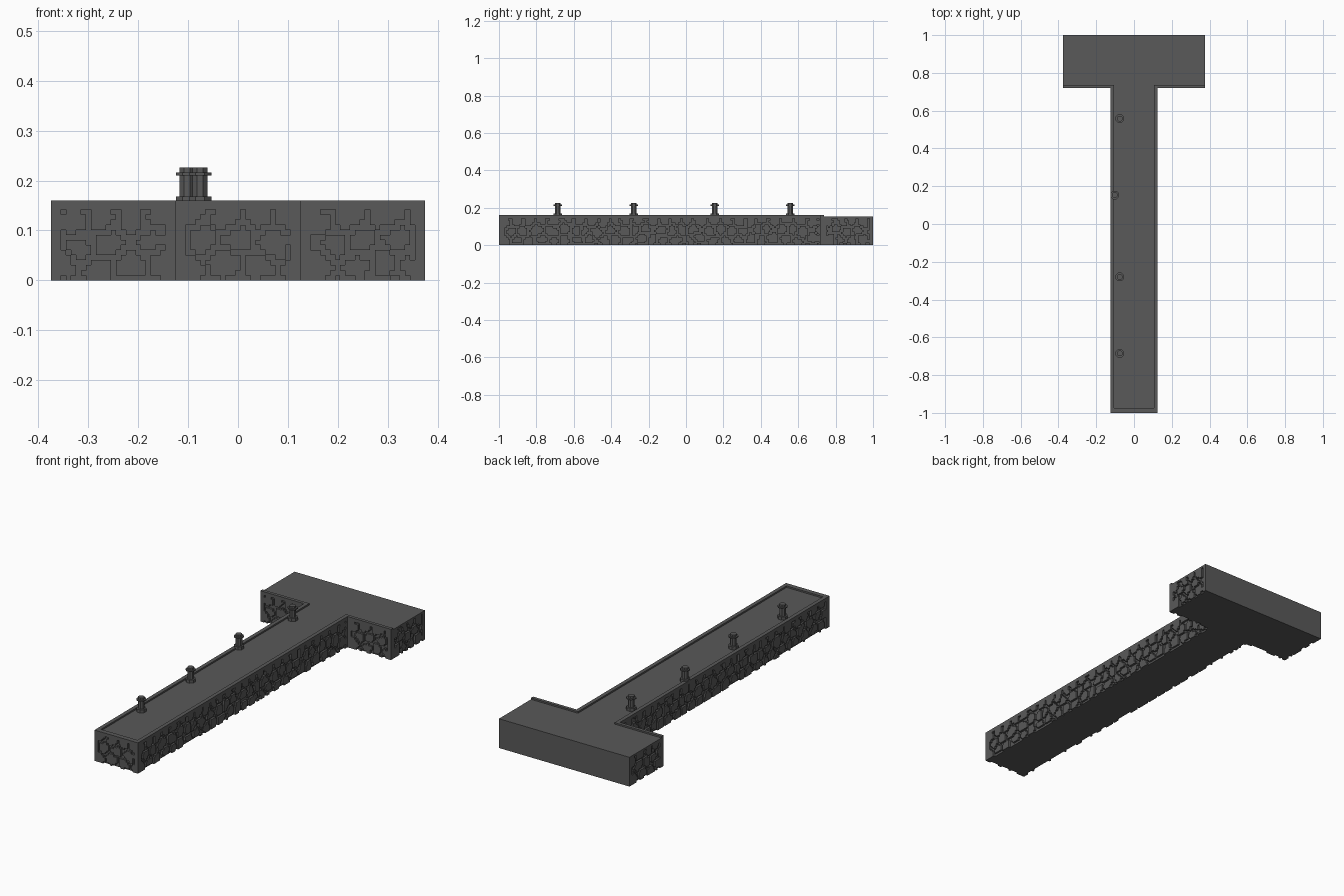
import bpy, bmesh, math, random
from mathutils import Vector

random.seed(7)
if "Cube" in bpy.data.objects:
    bpy.data.objects.remove(bpy.data.objects["Cube"])

stone = bpy.data.materials.new("dark grey stone")
stone.use_nodes = True
GREY = (0.1, 0.1, 0.1, 1)
stone.diffuse_color = GREY
stone.node_tree.nodes["Principled BSDF"].inputs["Base Color"].default_value = GREY

DECK, RIM = 0.152, 0.16      # deck and kerb heights
DEPTH = 0.01                 # depth of the mortar joints
ROWS = 15
UP = Vector((0, 0, 1))


def finish(name, bm):
    mesh = bpy.data.meshes.new(name)
    bm.to_mesh(mesh)
    bm.free()
    mesh.materials.append(stone)
    ob = bpy.data.objects.new(name, mesh)
    bpy.context.collection.objects.link(ob)
    return ob


def prism(name, outline, z0, z1):
    """Extrude a plan outline between two heights."""
    bm = bmesh.new()
    base = bm.faces.new([bm.verts.new((x, y, z0)) for x, y in outline])
    top = bmesh.ops.extrude_face_region(bm, geom=[base])["geom"]
    for v in top:
        if isinstance(v, bmesh.types.BMVert):
            v.co.z = z1
    bmesh.ops.recalc_face_normals(bm, faces=bm.faces)
    return finish(name, bm)


def mirrored(half):
    """Close a half outline, given on +x, by its mirror image."""
    return half + [(-x, y) for x, y in reversed(half)]


def stone_wall(name, start, direction, length):
    """Blocky rubble facing: raised stones with stepped joints cut between them."""
    u = Vector((*direction, 0))
    n = u.cross(UP)
    origin = Vector((*start, 0))
    cols = round(length / 0.01)
    du, dv = length / cols, DECK / ROWS

    # one jittered centre per stone
    seeds = []
    for j in range(-1, 4):
        for i in range(-1, int(length / 0.065) + 2):
            seeds.append(((i + 0.5 * (j % 2) + random.uniform(0.2, 0.8)) * 0.065,
                          (j + random.uniform(0.2, 0.8)) * 0.052))

    def is_joint(i, j):
        if i < 2 or i >= cols - 2 or j >= ROWS - 1:
            return False
        a, b = (i + 0.5) * du, (j + 0.5) * dv
        d = sorted(math.hypot(a - s, b - t) for s, t in seeds)
        return d[1] - d[0] < 0.0115

    solid = {(i, j) for i in range(cols) for j in range(ROWS) if not is_joint(i, j)}
    bm = bmesh.new()

    def quad(*pts):
        bm.faces.new([bm.verts.new(origin + u * a * du + UP * b * dv - n * c * DEPTH)
                      for a, b, c in pts])

    for i, j in sorted(solid):
        corners = [(i, j), (i + 1, j), (i + 1, j + 1), (i, j + 1)]
        quad(*[(a, b, 0) for a, b in corners])
        sides = [(i, j - 1), (i + 1, j), (i, j + 1), (i - 1, j)]
        for k, neighbour in enumerate(sides):
            if neighbour not in solid:
                p, q = corners[k], corners[(k + 1) % 4]
                quad((*q, 0), (*p, 0), (*p, 1), (*q, 1))
    bmesh.ops.remove_doubles(bm, verts=bm.verts, dist=0.0001)
    return finish(name, bm)


def bollard(name, x, y):
    """Eight-sided mooring post with a foot and a collar."""
    profile = [(0.0225, 0.150), (0.0225, 0.168), (0.0150, 0.168), (0.0150, 0.210),
               (0.0225, 0.210), (0.0225, 0.216), (0.0150, 0.216), (0.0150, 0.226)]
    bm = bmesh.new()
    rings = []
    for r, z in profile:
        r /= math.cos(math.pi / 8)
        rings.append([bm.verts.new((x + r * math.cos((k + 0.5) * math.pi / 4),
                                    y + r * math.sin((k + 0.5) * math.pi / 4), z))
                      for k in range(8)])
    for lo, hi in zip(rings, rings[1:]):
        for k in range(8):
            m = (k + 1) % 8
            bm.faces.new((lo[k], lo[m], hi[m], hi[k]))
    bm.faces.new(rings[-1])
    bm.faces.new(rings[0][::-1])
    return finish(name, bm)


# T-shaped core with the deck on top and a plain back
prism("pier_core", mirrored([(0.115, -0.99), (0.115, 0.73), (0.365, 0.73), (0.365, 1.0)]),
      0, DECK)

# raised kerb round the walkway and along the inner edge of the head
prism("kerb", mirrored([(0.105, -0.975), (0.105, 0.737), (0.375, 0.737), (0.375, 0.72),
                        (0.125, 0.72), (0.125, -1.0)])[:6]
      + [(-0.125, -1.0), (-0.125, 0.72), (-0.375, 0.72), (-0.375, 0.737),
         (-0.105, 0.737), (-0.105, -0.975)], DECK, RIM)

# rubble facings
stone_wall("front_wall", (-0.125, -1), (1, 0), 0.25)
stone_wall("left_long_wall", (0.125, -0.99), (0, 1), 1.72)
stone_wall("right_long_wall", (-0.125, 0.73), (0, -1), 1.72)
stone_wall("left_head_front_wall", (0.125, 0.72), (1, 0), 0.25)
stone_wall("right_head_front_wall", (-0.375, 0.72), (1, 0), 0.25)
stone_wall("left_head_end_wall", (0.375, 0.73), (0, 1), 0.27)
stone_wall("right_head_end_wall", (-0.375, 1.0), (0, -1), 0.27)

# mooring posts along the right edge
for i, (x, y) in enumerate([(-0.076, -0.685), (-0.076, -0.28), (-0.102, 0.153), (-0.076, 0.558)]):
    bollard(f"bollard_{i + 1}", x, y)
